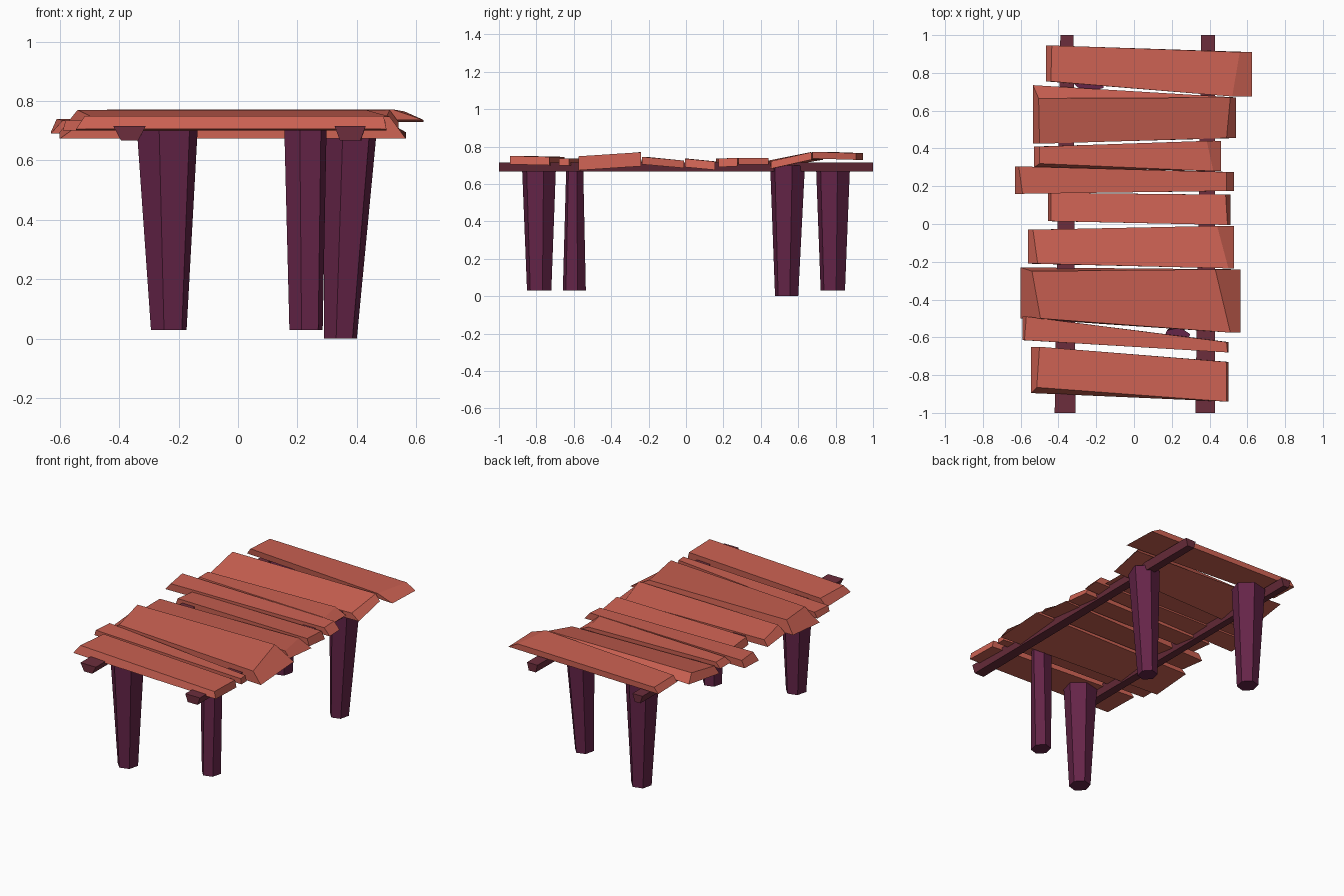
import bpy, math

if "Cube" in bpy.data.objects:
    bpy.data.objects.remove(bpy.data.objects["Cube"])


def material(name, rgb):
    m = bpy.data.materials.new(name)
    m.diffuse_color = (*rgb, 1)
    m.use_nodes = True
    m.node_tree.nodes["Principled BSDF"].inputs["Base Color"].default_value = m.diffuse_color
    return m


PLANK = material("red_brown_planks", (0.60, 0.12, 0.085))
RAIL = material("dark_maroon_rails", (0.15, 0.027, 0.045))
LEG = material("deep_purple_legs", (0.13, 0.018, 0.065))


def loft(name, lower, upper, mat):
    """Solid between two matching rings of points (counter-clockwise from outside the upper ring)."""
    n = len(lower)
    faces = [tuple(reversed(range(n))), tuple(range(n, 2 * n))]
    faces += [(i, (i + 1) % n, n + (i + 1) % n, n + i) for i in range(n)]
    mesh = bpy.data.meshes.new(name)
    mesh.from_pydata(lower + upper, [], faces)
    mesh.materials.append(mat)
    mesh.update()
    ob = bpy.data.objects.new(name, mesh)
    bpy.context.collection.objects.link(ob)
    return ob


def plank(name, bl, br, fr, fl, low_x, z, thick, kick_back=0.0, kick_front=0.0):
    """Crooked board: four top corners, slanted ends reaching low_x, z at (back, front)."""
    upper = [(*fl, z[1]), (*fr, z[1]), (*br, z[0]), (*bl, z[0])]
    xs = (low_x[0], low_x[1], low_x[1], low_x[0])
    dy = (-kick_front, 0, 0, kick_back)
    lower = [(x, p[1] + d, p[2] - thick) for x, p, d in zip(xs, upper, dy)]
    loft(name, lower, upper, PLANK)


# Deck planks, front to back
plank("plank_1", (-.50, -.65), (.49, -.73), (.49, -.94), (-.515, -.865),
      (-.545, .50), (.745, .75), .045, kick_front=.03)
plank("plank_2", (-.57, -.49), (.49, -.625), (.495, -.68), (-.58, -.615),
      (-.59, .50), (.735, .735), .035)
plank("plank_3", (-.54, -.25), (.43, -.24), (.51, -.575), (-.495, -.50),
      (-.60, .565), (.77, .748), .075, kick_back=.02)
plank("plank_4", (-.535, -.03), (.44, -.01), (.50, -.235), (-.51, -.21),
      (-.56, .53), (.725, .745), .04)
plank("plank_5", (-.44, .165), (.485, .155), (.495, -.005), (-.44, .015),
      (-.455, .51), (.72, .735), .045)
plank("plank_6", (-.61, .305), (.49, .275), (.49, .175), (-.59, .16),
      (-.63, .53), (.74, .735), .045)
plank("plank_7", (-.50, .41), (.385, .44), (.42, .28), (-.50, .32),
      (-.53, .46), (.74, .74), .035, kick_front=.02)
plank("plank_8", (-.505, .665), (.51, .67), (.49, .455), (-.50, .425),
      (-.535, .54), (.77, .722), .04, kick_back=.07)
plank("plank_9", (-.435, .945), (.56, .91), (.52, .675), (-.44, .755),
      (-.465, .625), (.765, .772), .036)


# Long rails: trapezoid section, narrower at the back end
def rail_end(x0, x1, y, taper):
    return [(x0 + taper, y, .667), (x1 - taper, y, .667), (x1, y, .716), (x0, y, .716)]


loft("left_rail", rail_end(-.39, -.32, 1, .015), rail_end(-.42, -.31, -1, .026), RAIL)
loft("right_rail", rail_end(.356, .43, 1, .012), rail_end(.325, .43, -1, .018), RAIL)


# Six-sided tapering legs
def leg(name, foot, foot_size, head, head_size, z0):
    def ring(c, s, z):
        k = 0.5 / math.cos(math.radians(15))
        return [(c[0] + s[0] * k * math.cos(math.radians(15 + 60 * i)),
                 c[1] + s[1] * k * math.sin(math.radians(15 + 60 * i)), z) for i in range(6)]
    loft(name, ring(foot, foot_size, z0), ring(head, head_size, .70), LEG)


for label, s in (("front", -1), ("back", 1)):
    leg(label + "_left_leg", (-.233, s * .785), (.12, .13), (-.238, s * .786), (.204, .182), .03)
leg("front_right_leg", (.229, -.597), (.112, .123), (.227, -.595), (.142, .09), .03)
leg("back_right_leg", (.345, .538), (.11, .124), (.377, .543), (.18, .186), 0)
